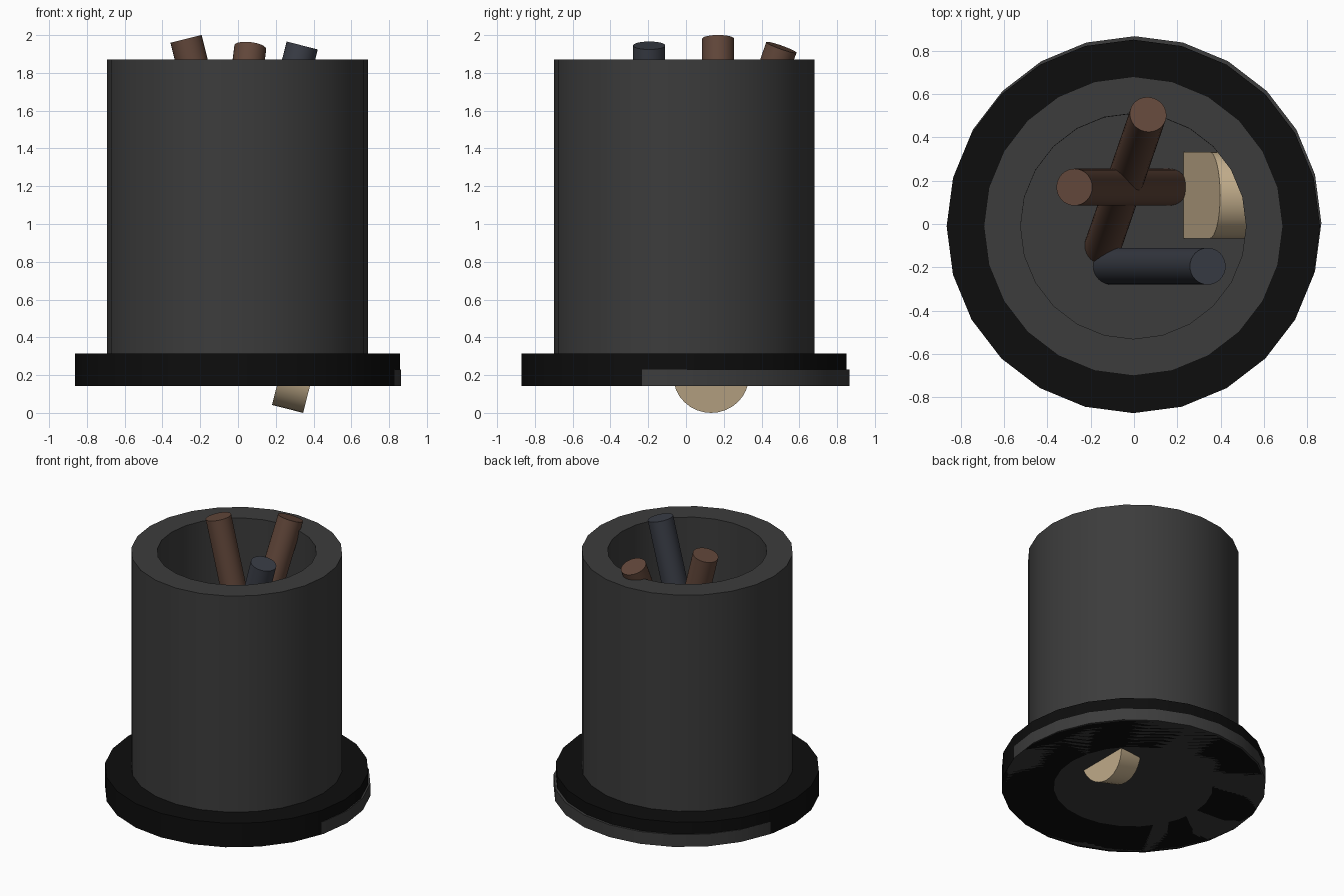
import bpy, bmesh, math
from mathutils import Vector, Matrix

if "Cube" in bpy.data.objects:
    bpy.data.objects.remove(bpy.data.objects["Cube"])


def material(name, rgb):
    m = bpy.data.materials.new(name)
    m.diffuse_color = (*rgb, 1)
    m.use_nodes = True
    m.node_tree.nodes["Principled BSDF"].inputs["Base Color"].default_value = m.diffuse_color
    return m


CHARCOAL = material("charcoal", (0.045, 0.045, 0.045))
BLACK = material("black", (0.004, 0.004, 0.004))
BROWN = material("brown", (0.12, 0.062, 0.042))
SLATE = material("slate", (0.042, 0.047, 0.062))
TAN = material("tan", (0.58, 0.45, 0.28))


def finish(name, bm, mat, smooth=True):
    bmesh.ops.recalc_face_normals(bm, faces=bm.faces)
    me = bpy.data.meshes.new(name)
    bm.to_mesh(me)
    bm.free()
    ob = bpy.data.objects.new(name, me)
    bpy.context.collection.objects.link(ob)
    me.materials.append(mat)
    if smooth:
        bpy.ops.object.select_all(action='DESELECT')
        ob.select_set(True)
        bpy.context.view_layer.objects.active = ob
        bpy.ops.object.shade_smooth_by_angle(angle=math.radians(30))
    return ob


def tube(name, r_out, r_in, z0, z1, centre, mat, sides=24):
    """Closed ring with a rectangular section."""
    bm = bmesh.new()
    rings = []
    for i in range(sides):
        a = math.tau * i / sides
        rings.append([bm.verts.new((centre[0] + r * math.cos(a), centre[1] + r * math.sin(a), z))
                      for r, z in ((r_out, z0), (r_out, z1), (r_in, z1), (r_in, z0))])
    for i in range(sides):
        a, b = rings[i], rings[(i + 1) % sides]
        for k in range(4):
            bm.faces.new((a[k], b[k], b[(k + 1) % 4], a[(k + 1) % 4]))
    return finish(name, bm, mat)


def rod(name, p0, p1, r, mat, sides=32):
    """Capped cylinder between two points."""
    p0, p1 = Vector(p0), Vector(p1)
    d = p1 - p0
    bm = bmesh.new()
    mx = Matrix.Translation((p0 + p1) / 2) @ d.to_track_quat('Z', 'Y').to_matrix().to_4x4()
    bmesh.ops.create_cone(bm, cap_ends=True, segments=sides, radius1=r, radius2=r,
                          depth=d.length, matrix=mx)
    return finish(name, bm, mat)


# Cup wall, black foot ring and floor disc
tube("cup_wall", 0.69, 0.52, 0.23, 1.87, (-0.003, -0.01), CHARCOAL)
tube("foot_ring", 0.861, 0.52, 0.142, 0.315, (-0.003, -0.011), BLACK)
rod("cup_floor", (0.003, 0.005, 0.142), (0.003, 0.005, 0.23), 0.861, CHARCOAL, 24)

# Three leaning sticks
rod("brown_stick_left", (0.168, 0.17, 0.2), (-0.275, 0.17, 1.98), 0.085, BROWN)
rod("brown_stick_back", (-0.145, -0.105, 0.2), (0.065, 0.505, 1.935), 0.085, BROWN)
rod("slate_stick", (-0.108, -0.195, 0.2), (0.34, -0.195, 1.945), 0.085, SLATE)

# Flat round-ended stick, poking through the floor
HALF, THICK, LENGTH, STEPS = 0.2, 0.17, 0.88, 16
bm = bmesh.new()
outline = []
for end, start in ((LENGTH - HALF, 0.0), (HALF, math.pi)):
    for i in range(STEPS + 1):
        a = start + math.pi * i / STEPS
        outline.append(bm.verts.new((0, HALF * math.cos(a), end + HALF * math.sin(a))))
face = bm.faces.new(outline)
ext = bmesh.ops.extrude_face_region(bm, geom=[face])
bmesh.ops.translate(bm, vec=(THICK, 0, 0),
                    verts=[v for v in ext["geom"] if isinstance(v, bmesh.types.BMVert)])
bm.transform(Matrix.Translation((0.18, 0.133, 0.042)) @ Matrix.Rotation(math.radians(14.3), 4, 'Y'))
finish("flat_stick", bm, TAN)
